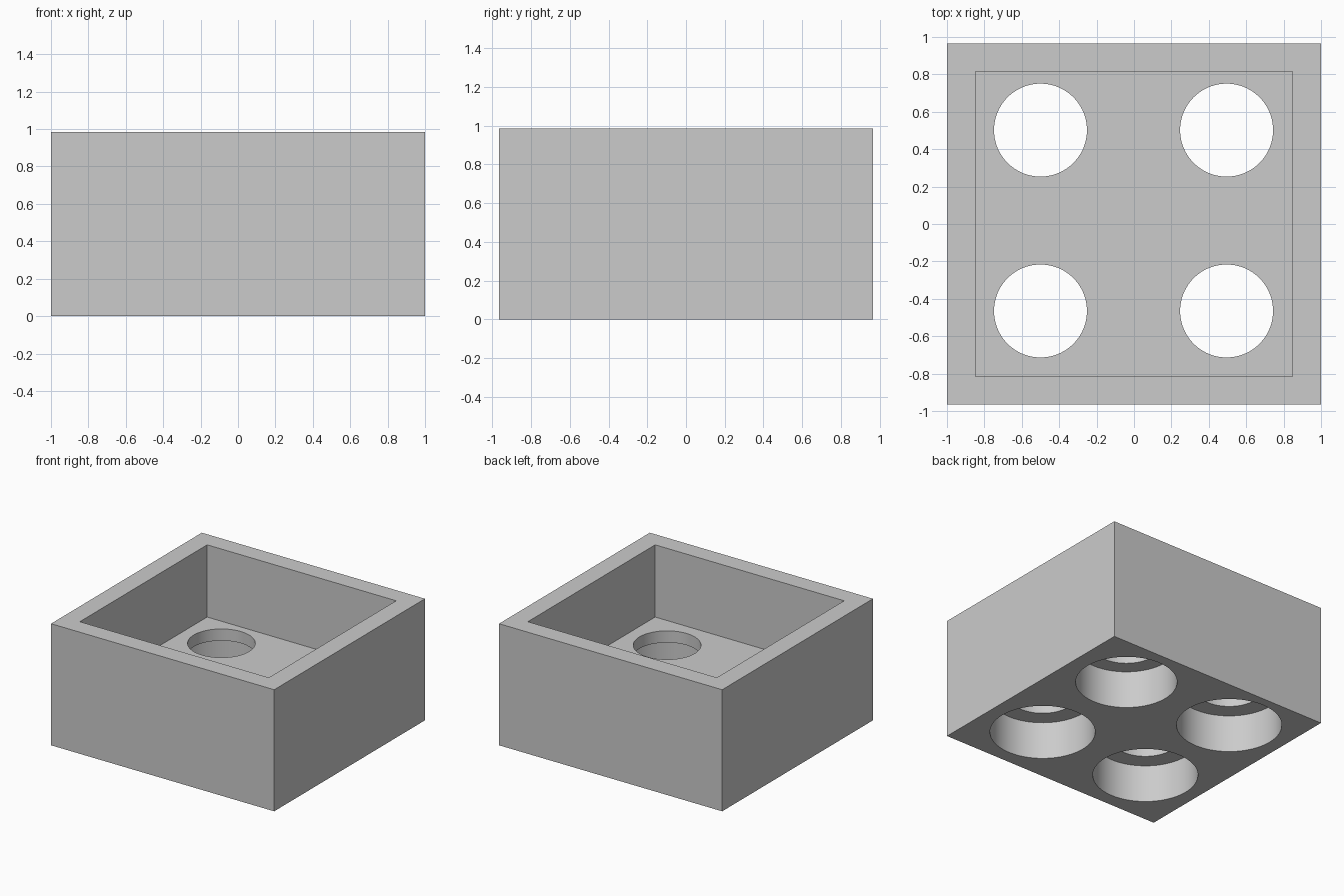
import bpy
from math import radians

cube = bpy.data.objects.get("Cube")
if cube:
    bpy.data.objects.remove(cube, do_unlink=True)

# Single grey finish
grey = bpy.data.materials.new("light_grey")
grey.use_nodes = True
colour = (0.6, 0.6, 0.6, 1)
grey.diffuse_color = colour
grey.node_tree.nodes["Principled BSDF"].inputs["Base Color"].default_value = colour

HALF_X, HALF_Y, HEIGHT = 1.0, 0.965, 0.985
FLOOR, LEDGE = 0.40, 0.305   # tray floor and top of the counterbores


def finish(name):
    obj = bpy.context.object
    obj.name = name
    bpy.ops.object.transform_apply(location=False, rotation=False, scale=True)
    obj.data.materials.append(grey)
    return obj


def block(name, half_x, half_y, bottom, top):
    bpy.ops.mesh.primitive_cube_add(size=2, location=(0, 0, (bottom + top) / 2))
    bpy.context.object.scale = (half_x, half_y, (top - bottom) / 2)
    return finish(name)


def cylinder(name, x, y, radius, bottom, top):
    bpy.ops.mesh.primitive_cylinder_add(vertices=96, radius=radius, depth=top - bottom,
                                        location=(x, y, (bottom + top) / 2))
    return finish(name)


def cut(target, cutter):
    cutter.hide_render = True
    mod = target.modifiers.new("cut", "BOOLEAN")
    mod.operation = "DIFFERENCE"
    mod.solver = "EXACT"
    mod.object = cutter
    bpy.ops.object.select_all(action="DESELECT")
    bpy.context.view_layer.objects.active = target
    target.select_set(True)
    bpy.ops.object.modifier_apply(modifier=mod.name)
    bpy.data.objects.remove(cutter, do_unlink=True)


# Solid block hollowed into an open tray
tray = block("tray_block", HALF_X, HALF_Y, 0, HEIGHT)
cut(tray, block("pocket_cutter", 0.847, 0.815, FLOOR, HEIGHT + 0.2))

# Four stepped holes: wide bore from below, narrow opening in the floor
for x in (-0.5, 0.495):
    for y in (-0.465, 0.502):
        bore = 0.376 if x > 0 and y > 0 else 0.39
        cut(tray, cylinder("bore_cutter", x, y, bore, -0.2, LEDGE))
        cut(tray, cylinder("opening_cutter", x, y, 0.2485, LEDGE - 0.1, FLOOR + 0.1))

# Smooth hole walls, crisp edges
bpy.ops.object.select_all(action="DESELECT")
bpy.context.view_layer.objects.active = tray
tray.select_set(True)
bpy.ops.object.shade_smooth_by_angle(angle=radians(30))
